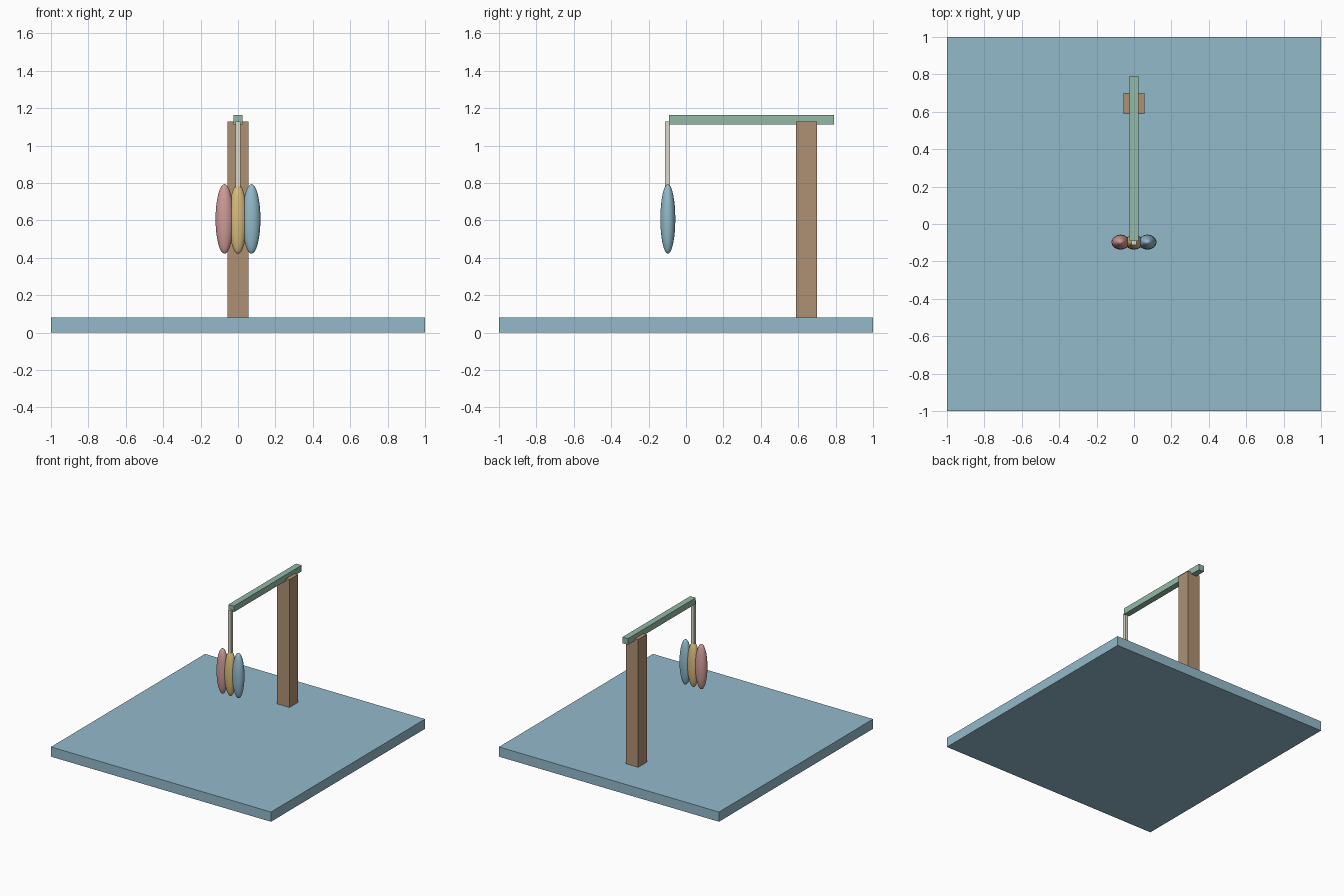
import bpy

if "Cube" in bpy.data.objects:
    bpy.data.objects.remove(bpy.data.objects["Cube"])


def material(name, rgb):
    m = bpy.data.materials.new(name)
    m.diffuse_color = (*rgb, 1)
    m.use_nodes = True
    m.node_tree.nodes["Principled BSDF"].inputs["Base Color"].default_value = m.diffuse_color
    return m


BLUE = material("blue", (0.29, 0.49, 0.60))
BROWN = material("brown", (0.43, 0.28, 0.17))
GREEN = material("green", (0.29, 0.49, 0.38))
CREAM = material("cream", (0.72, 0.69, 0.60))
RED = material("red", (0.62, 0.33, 0.31))
YELLOW = material("yellow", (0.69, 0.50, 0.20))


def box(name, x, y, z, mat):
    """Box from (min, max) ranges."""
    ranges = (x, y, z)
    bpy.ops.mesh.primitive_cube_add(size=1, location=[(a + b) / 2 for a, b in ranges])
    o = bpy.context.object
    o.name = name
    o.scale = [b - a for a, b in ranges]
    o.data.materials.append(mat)


def ellipsoid(name, centre, radii, mat):
    bpy.ops.mesh.primitive_uv_sphere_add(segments=32, ring_count=16, radius=1, location=centre)
    o = bpy.context.object
    o.name = name
    o.scale = radii
    o.data.materials.append(mat)
    bpy.ops.object.shade_smooth()


# Base, post and overhanging arm
box("base", (-1, 1), (-1, 1), (0, 0.08), BLUE)
box("post", (-0.056, 0.056), (0.588, 0.70), (0.08, 1.13), BROWN)
box("arm", (-0.025, 0.025), (-0.09, 0.79), (1.113, 1.163), GREEN)

# Hanging rod at the end of the arm
box("hanging_rod", (-0.013, 0.013), (-0.111, -0.085), (0.76, 1.13), CREAM)

# Three overlapping hanging lobes
for name, x, mat in (("left_lobe", -0.072, RED), ("middle_lobe", 0, YELLOW), ("right_lobe", 0.072, BLUE)):
    ellipsoid(name, (x, -0.097, 0.608), (0.048, 0.04, 0.186), mat)
